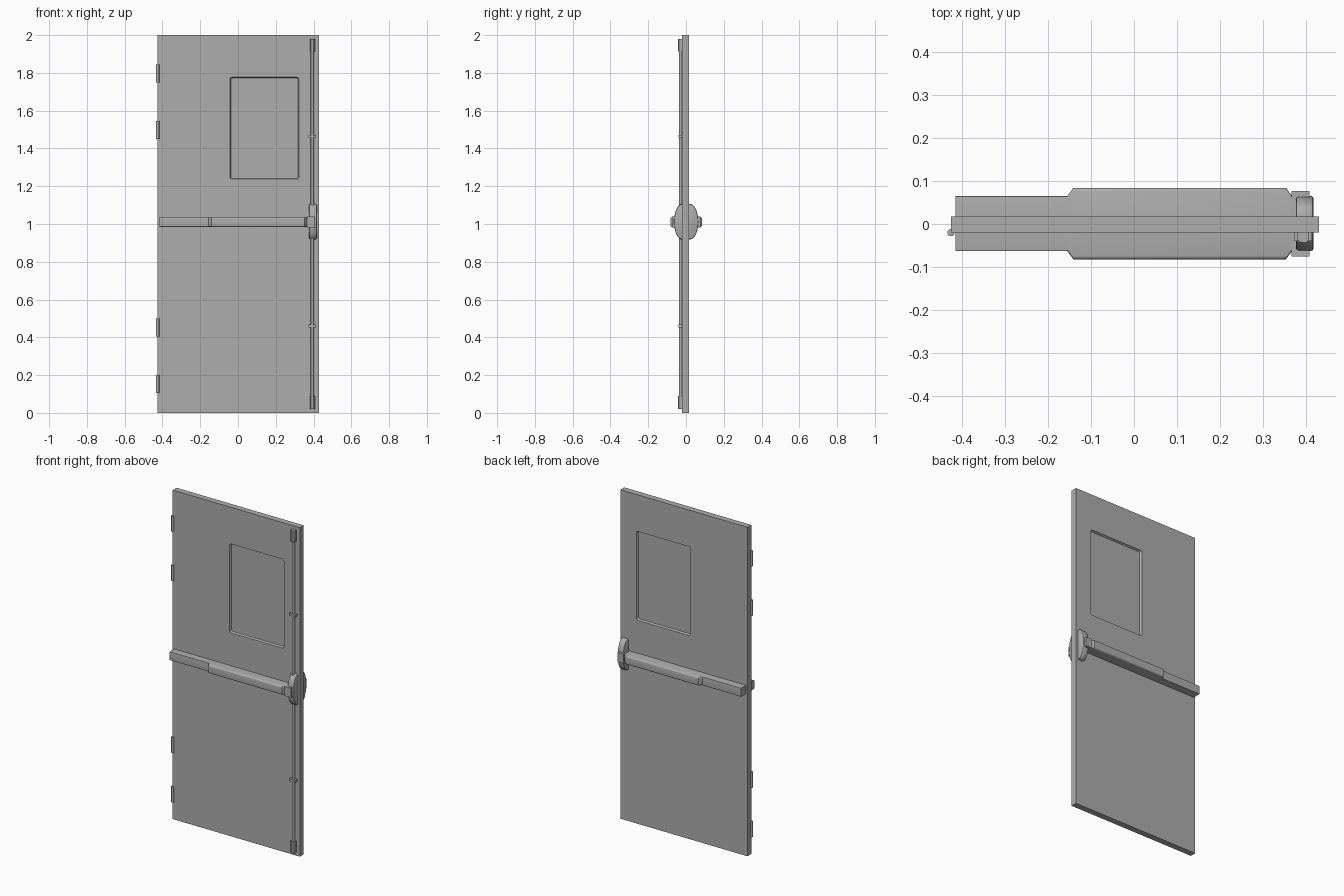
import bpy
import bmesh
from math import sin, cos, pi, radians

if "Cube" in bpy.data.objects:
    bpy.data.objects.remove(bpy.data.objects["Cube"])

GREY = (0.42, 0.42, 0.42, 1)
metal = bpy.data.materials.new("brushed grey")
metal.use_nodes = True
metal.diffuse_color = GREY
metal.node_tree.nodes["Principled BSDF"].inputs["Base Color"].default_value = GREY


def loft(name, rings, smooth=True):
    """Skin closed rings of points and cap both ends."""
    bm = bmesh.new()
    rows = [[bm.verts.new(p) for p in ring] for ring in rings]
    n = len(rows[0])
    for a, b in zip(rows, rows[1:]):
        for i in range(n):
            j = (i + 1) % n
            bm.faces.new((a[i], a[j], b[j], b[i]))
    bm.faces.new(rows[0])
    bm.faces.new(rows[-1])
    bmesh.ops.recalc_face_normals(bm, faces=bm.faces)
    mesh = bpy.data.meshes.new(name)
    bm.to_mesh(mesh)
    bm.free()
    obj = bpy.data.objects.new(name, mesh)
    bpy.context.collection.objects.link(obj)
    mesh.materials.append(metal)
    if smooth:
        bpy.ops.object.select_all(action='DESELECT')
        obj.select_set(True)
        bpy.context.view_layer.objects.active = obj
        bpy.ops.object.shade_smooth_by_angle(angle=radians(35))
    return obj


def rounded(x0, x1, y0, y1, r, steps=4):
    """Corner points of a rounded rectangle."""
    pts = []
    centres = ((x1 - r, y1 - r), (x0 + r, y1 - r), (x0 + r, y0 + r), (x1 - r, y0 + r))
    for q, (cx, cy) in enumerate(centres):
        for k in range(steps + 1):
            a = (q + k / steps) * pi / 2
            pts.append((cx + r * cos(a), cy + r * sin(a)))
    return pts


def box(name, x0, x1, y0, y1, z0, z1):
    ring = [(x0, y0), (x1, y0), (x1, y1), (x0, y1)]
    return loft(name, [[(x, y, z) for x, y in ring] for z in (z0, z1)], False)


def rod(name, x, y, r, z0, z1, sides=16):
    ring = [(x + r * cos(2 * pi * i / sides), y + r * sin(2 * pi * i / sides)) for i in range(sides)]
    return loft(name, [[(px, py, z) for px, py in ring] for z in (z0, z1)])


# Door slab with a shallow window recess on each face
FRONT, BACK = -0.02, 0.017
door = box("door_slab", -0.425, 0.43, FRONT, BACK, 0, 2)
for label, face, inward in (("front", FRONT, 1), ("back", BACK, -1)):
    rings = []
    for depth, inset in ((-0.01, 0), (0.003, 0), (0.012, 0.005)):
        outline = rounded(-0.042 + inset, 0.322 - inset, 1.237 + inset, 1.777 - inset, 0.009)
        rings.append([(x, face + inward * depth, z) for x, z in outline])
    cutter = loft(label + "_window_cutter", rings, False)
    cutter.hide_render = True
    cutter.hide_viewport = True
    cut = door.modifiers.new(label + "_window", 'BOOLEAN')
    cut.object = cutter
    cut.operation = 'DIFFERENCE'
    cut.solver = 'EXACT'

# Hinge knuckles
for i, z in enumerate((0.105, 0.405, 1.45, 1.75)):
    rod(f"hinge_{i + 1}", -0.425, -0.02, 0.0085, z, z + 0.095)

# Vertical latch rods, guides and end latches on the front
for label, z0, z1 in (("lower", 0.08, 0.94), ("upper", 1.08, 1.92)):
    rod(label + "_latch_rod", 0.393, -0.029, 0.008, z0, z1)
for label, z in (("lower", 0.46), ("upper", 1.465)):
    box(label + "_rod_guide", 0.372, 0.413, -0.04, FRONT, z - 0.007, z + 0.007)
for label, z0, z1 in (("lower", 0.02, 0.09), ("upper", 1.912, 1.98)):
    outline = [(0.38, FRONT), (0.38, -0.036), (0.386, -0.043), (0.401, -0.043),
               (0.407, -0.036), (0.407, FRONT)]
    loft(label + "_end_latch", [[(x, y, z) for x, y in outline] for z in (z0, z1)])


def bar_ring(x, depth, side, r):
    """Cross-section of the exit bar with rounded outer corners."""
    z0, z1 = 0.985, 1.037
    half = [(0, z0)]
    for k in range(5):
        a = k / 4 * pi / 2
        half.append((depth - r + r * sin(a), z0 + r - r * cos(a)))
    half += [(d, z0 + z1 - z) for d, z in reversed(half)]
    return [(x, 0.001 + side * d, z) for d, z in half]


# Exit device on both faces: rail, push bar, end bracket and latch head
for label, side in (("front", -1), ("back", 1)):
    loft(label + "_rail", [bar_ring(x, 0.064, side, 0.002) for x in (-0.415, -0.155)])
    stations = ((-0.155, 0.064), (-0.141, 0.083), (0.353, 0.083), (0.367, 0.064))
    loft(label + "_push_bar", [bar_ring(x, d, side, 0.008) for x, d in stations])
    y0, y1 = sorted((0, 0.001 + side * 0.076))
    box(label + "_bar_bracket", 0.366, 0.408, y0, y1, 0.982, 1.039)

    # Domed latch head with softened side edges
    rings = []
    for x, shrink in ((0.376, 0.006), (0.378, 0.002), (0.382, 0), (0.411, 0), (0.415, 0.002), (0.417, 0.006)):
        ring = []
        for k in range(25):
            a = pi * k / 24
            depth = 0.018 + (0.046 - shrink) * sin(a) ** 0.9
            ring.append((x, 0.001 + side * depth, 1.012 + (0.094 - shrink) * cos(a)))
        ring += [(x, 0, ring[-1][2]), (x, 0, ring[0][2])]
        rings.append(ring)
    loft(label + "_latch_head", rings)
